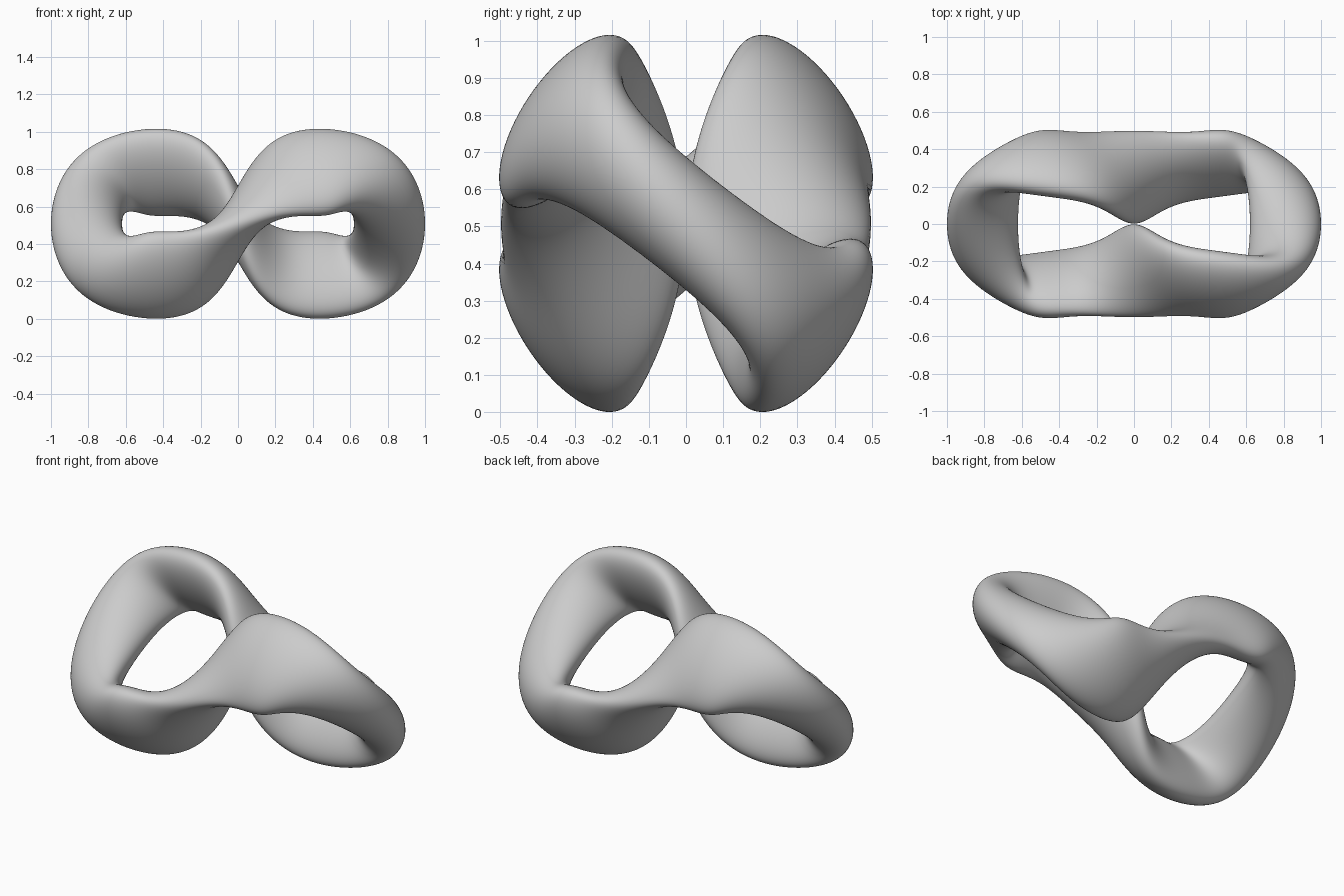
import bpy
import bmesh
from math import sin, cos, tau
from mathutils import Vector

if "Cube" in bpy.data.objects:
    bpy.data.objects.remove(bpy.data.objects["Cube"], do_unlink=True)

STEPS, SIDES = 288, 64
MID_HEIGHT = 0.508


def centre(t):
    """Closed figure-eight path whose two halves pass in front and behind."""
    return Vector((0.74 * cos(t) + 0.07 * cos(3 * t),
                   0.364 * sin(t) + 0.126 * sin(3 * t) + 0.021 * sin(5 * t) + 0.009 * sin(7 * t),
                   MID_HEIGHT - 0.294 * sin(2 * t) - 0.018 * sin(6 * t)))


def long_axis(t):
    """Wide half-axis of the oval section, turning along the path."""
    return Vector((0.095 * (cos(t) + cos(3 * t)),
                   -0.218 * sin(t) + 0.022 * sin(3 * t) + 0.004 * sin(5 * t) + 0.012 * sin(7 * t),
                   -0.22 * sin(2 * t)))


def short_axis(t):
    """Narrow half-axis of the oval section."""
    return Vector((-0.038 * sin(t) + 0.048 * sin(3 * t) + 0.011 * sin(5 * t),
                   0.117 * cos(t) - 0.004 * cos(3 * t) - 0.013 * cos(5 * t),
                   -0.031 + 0.0925 * cos(2 * t) + 0.038 * cos(4 * t)))


# Sweep the twisting oval around the path
bm = bmesh.new()
rings = []
for i in range(STEPS):
    t = tau * i / STEPS
    c, a, b = centre(t), long_axis(t), short_axis(t)
    rings.append([bm.verts.new(c + a * cos(tau * j / SIDES) + b * sin(tau * j / SIDES))
                  for j in range(SIDES)])
for i, ring in enumerate(rings):
    after = rings[(i + 1) % STEPS]
    for j in range(SIDES):
        k = (j + 1) % SIDES
        bm.faces.new((ring[j], after[j], after[k], ring[k]))

# Turn the faces outward
bmesh.ops.recalc_face_normals(bm, faces=bm.faces)
if bm.calc_volume(signed=True) < 0:
    bmesh.ops.reverse_faces(bm, faces=bm.faces)

mesh = bpy.data.meshes.new("twisted_ring")
bm.to_mesh(mesh)
bm.free()
mesh.shade_smooth()
ring_object = bpy.data.objects.new("twisted_ring", mesh)
bpy.context.collection.objects.link(ring_object)

# Plain grey finish
grey = bpy.data.materials.new("plain_grey")
grey.use_nodes = True
grey.diffuse_color = (0.6, 0.6, 0.6, 1)
grey.node_tree.nodes["Principled BSDF"].inputs["Base Color"].default_value = (0.6, 0.6, 0.6, 1)
mesh.materials.append(grey)
